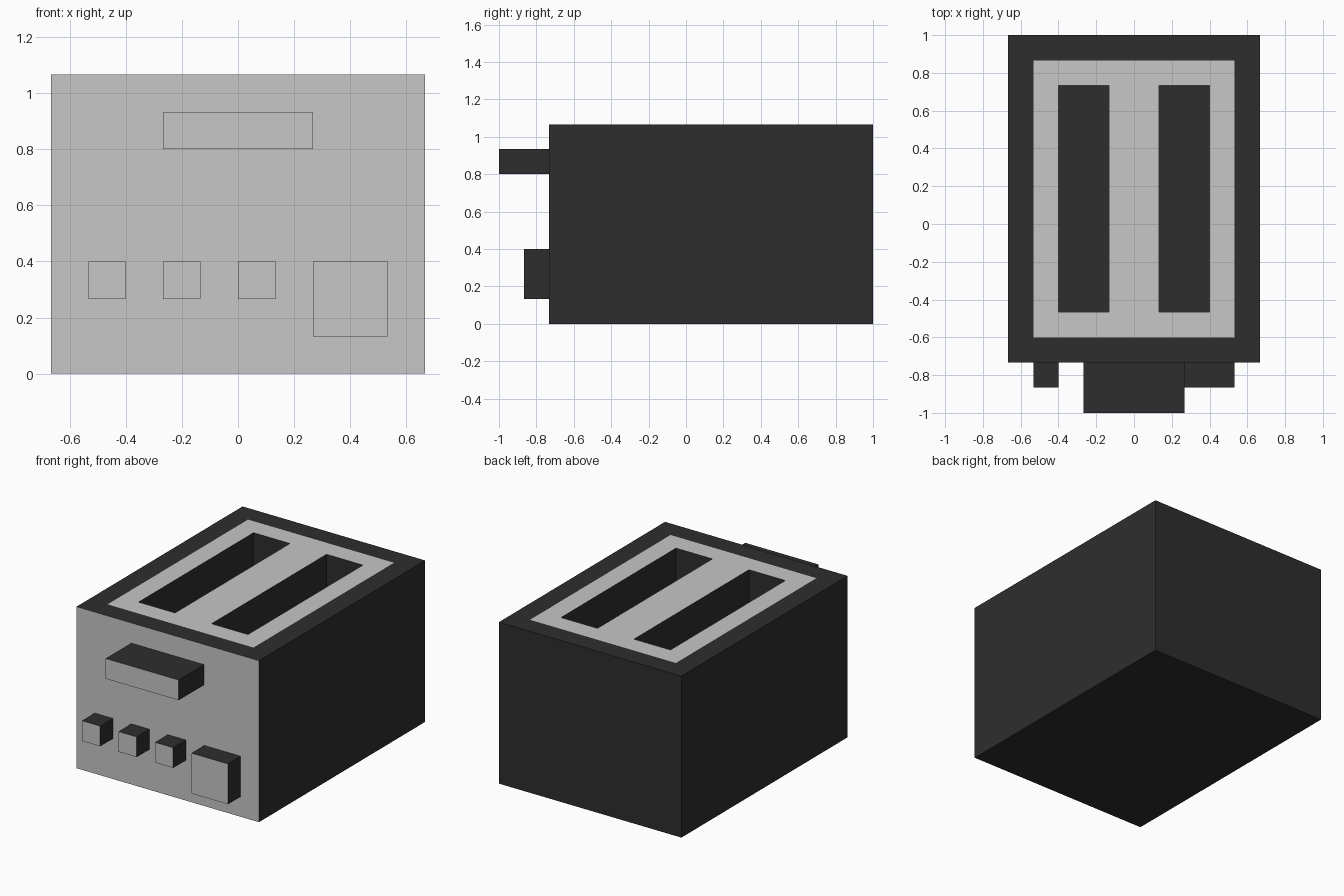
import bpy, bmesh
from mathutils import Vector

cube = bpy.data.objects.get("Cube")
if cube:
    bpy.data.objects.remove(cube, do_unlink=True)

U = 2 / 15            # design grid unit
FRONT = -5.5 * U      # front plane of the body
TOP = 8 * U
FLOOR = 1 * U         # bottom of the bread slots


def material(name, value):
    m = bpy.data.materials.new(name)
    m.use_nodes = True
    colour = (value, value, value, 1)
    m.diffuse_color = colour
    m.node_tree.nodes["Principled BSDF"].inputs["Base Color"].default_value = colour
    return m


MATERIALS = [material("dark_casing", 0.027), material("light_metal", 0.57)]


def box(bm, low, high):
    """Box between two corners, dark with a light front face."""
    low, high = Vector(low), Vector(high)
    verts = bmesh.ops.create_cube(bm, size=1)["verts"]
    for v in verts:
        v.co = (low + high) / 2 + v.co * (high - low)
    bm.normal_update()
    for f in bm.faces:
        f.material_index = int(f.normal.y < -0.9)


def finish(bm, name):
    mesh = bpy.data.meshes.new(name)
    bm.normal_update()
    bm.to_mesh(mesh)
    bm.free()
    for m in MATERIALS:
        mesh.materials.append(m)
    obj = bpy.data.objects.new(name, mesh)
    bpy.context.collection.objects.link(obj)
    return obj


# Body with an inset top plate
bm = bmesh.new()
box(bm, (-5 * U, FRONT, 0), (5 * U, 7.5 * U, TOP))
top = [f for f in bm.faces if f.normal.z > 0.9]
bmesh.ops.inset_region(bm, faces=top, thickness=U, use_even_offset=True)
plate = top[0]
plate.material_index = 1

# Divide the plate along the slot edges
cuts = [(Vector((x * U, 0, 0)), Vector((1, 0, 0))) for x in (-3, -1, 1, 3)]
cuts += [(Vector((0, y * U, 0)), Vector((0, 1, 0))) for y in (-3.5, 5.5)]
for point, normal in cuts:
    faces = [f for f in bm.faces if f.material_index == 1 and f.normal.z > 0.9]
    edges = {e for f in faces for e in f.edges}
    verts = {v for f in faces for v in f.verts}
    bmesh.ops.bisect_plane(bm, geom=[*verts, *edges, *faces], dist=1e-5,
                           plane_co=point, plane_no=normal)
    bm.normal_update()

# Sink the two bread slots
slots = []
for f in bm.faces:
    c = f.calc_center_median()
    if (f.material_index == 1 and f.normal.z > 0.9
            and U < abs(c.x) < 3 * U and -3.5 * U < c.y < 5.5 * U):
        slots.append(f)
for f in slots:
    f.material_index = 0
result = bmesh.ops.extrude_face_region(bm, geom=slots)
bmesh.ops.delete(bm, geom=[f for f in slots if f.is_valid], context="FACES_ONLY")
for v in result["geom"]:
    if isinstance(v, bmesh.types.BMVert):
        v.co.z = FLOOR
bm.normal_update()
for f in bm.faces:
    if f.calc_center_median().z < TOP - 0.01 and f.calc_center_median().y > FRONT + 0.01:
        f.material_index = 0
bmesh.ops.recalc_face_normals(bm, faces=bm.faces[:])
finish(bm, "body")


# Controls on the front: name, x range, z range, depth in grid units
CONTROLS = [
    ("lever", -2, 2, 6, 7, 2),
    ("button_right", -4, -3, 2, 3, 1),
    ("button_middle", -2, -1, 2, 3, 1),
    ("button_left", 0, 1, 2, 3, 1),
    ("timer_knob", 2, 4, 1, 3, 1),
]
for name, x0, x1, z0, z1, depth in CONTROLS:
    bm = bmesh.new()
    box(bm, (x0 * U, FRONT - depth * U, z0 * U), (x1 * U, FRONT + 0.01, z1 * U))
    finish(bm, name)
